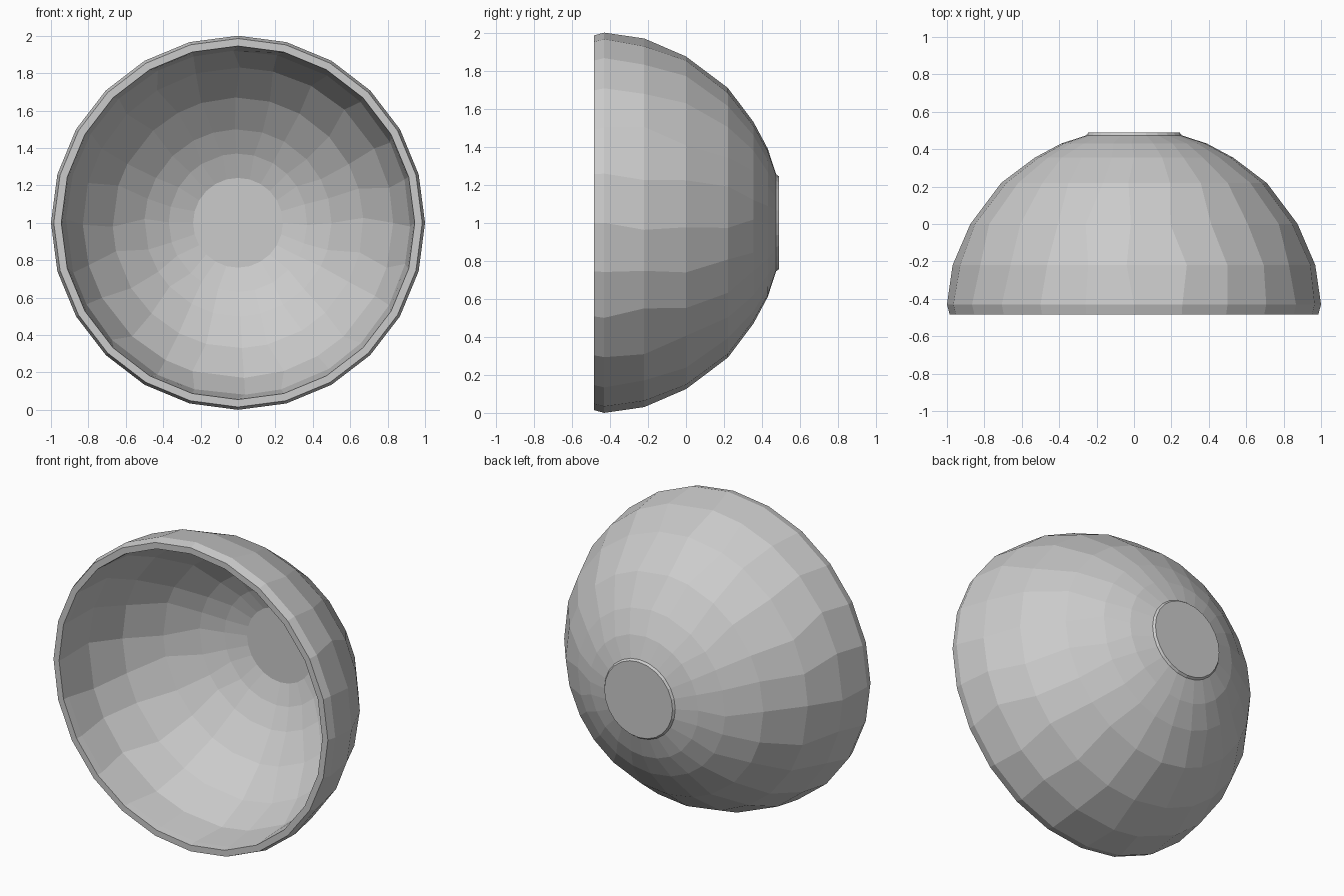
import bpy, bmesh, math, random

if "Cube" in bpy.data.objects:
    bpy.data.objects.remove(bpy.data.objects["Cube"])

random.seed(4)
SIDES = 24
CENTRE_Z = 1.0


def lathe_y(name, profile, jitter):
    """Revolve (radius, y) points about the y axis; both ends are capped."""
    bm = bmesh.new()
    rings = []
    for i, (r, y, wobble) in enumerate(profile):
        ring = []
        for k in range(SIDES):
            a = 2 * math.pi * k / SIDES
            if wobble:
                a += random.uniform(-jitter, jitter) * 2 * math.pi / SIDES
            ring.append(bm.verts.new((r * math.cos(a), y, CENTRE_Z + r * math.sin(a))))
        rings.append(ring)
    for lower, upper in zip(rings, rings[1:]):
        for k in range(SIDES):
            n = (k + 1) % SIDES
            bm.faces.new((lower[k], lower[n], upper[n], upper[k]))
    bm.faces.new(rings[0])
    bm.faces.new(rings[-1])
    bmesh.ops.recalc_face_normals(bm, faces=bm.faces)
    mesh = bpy.data.meshes.new(name)
    bm.to_mesh(mesh)
    bm.free()
    obj = bpy.data.objects.new(name, mesh)
    bpy.context.collection.objects.link(obj)
    return obj


# Bowl lying on its side: foot, outer wall, rim, inner wall, inner floor
profile = [
    (0.245, 0.488, False), (0.255, 0.474, False),
    (0.39, 0.43, True), (0.53, 0.355, True), (0.71, 0.22, True),
    (0.875, 0.0, True), (0.97, -0.22, True),
    (1.0, -0.43, False), (0.985, -0.485, False),
    (0.945, -0.485, False), (0.94, -0.44, False),
    (0.92, -0.22, True), (0.83, 0.0, True), (0.67, 0.19, True),
    (0.50, 0.32, True), (0.37, 0.39, True), (0.24, 0.435, False),
]
lathe_y("bowl", profile, 0.16)
